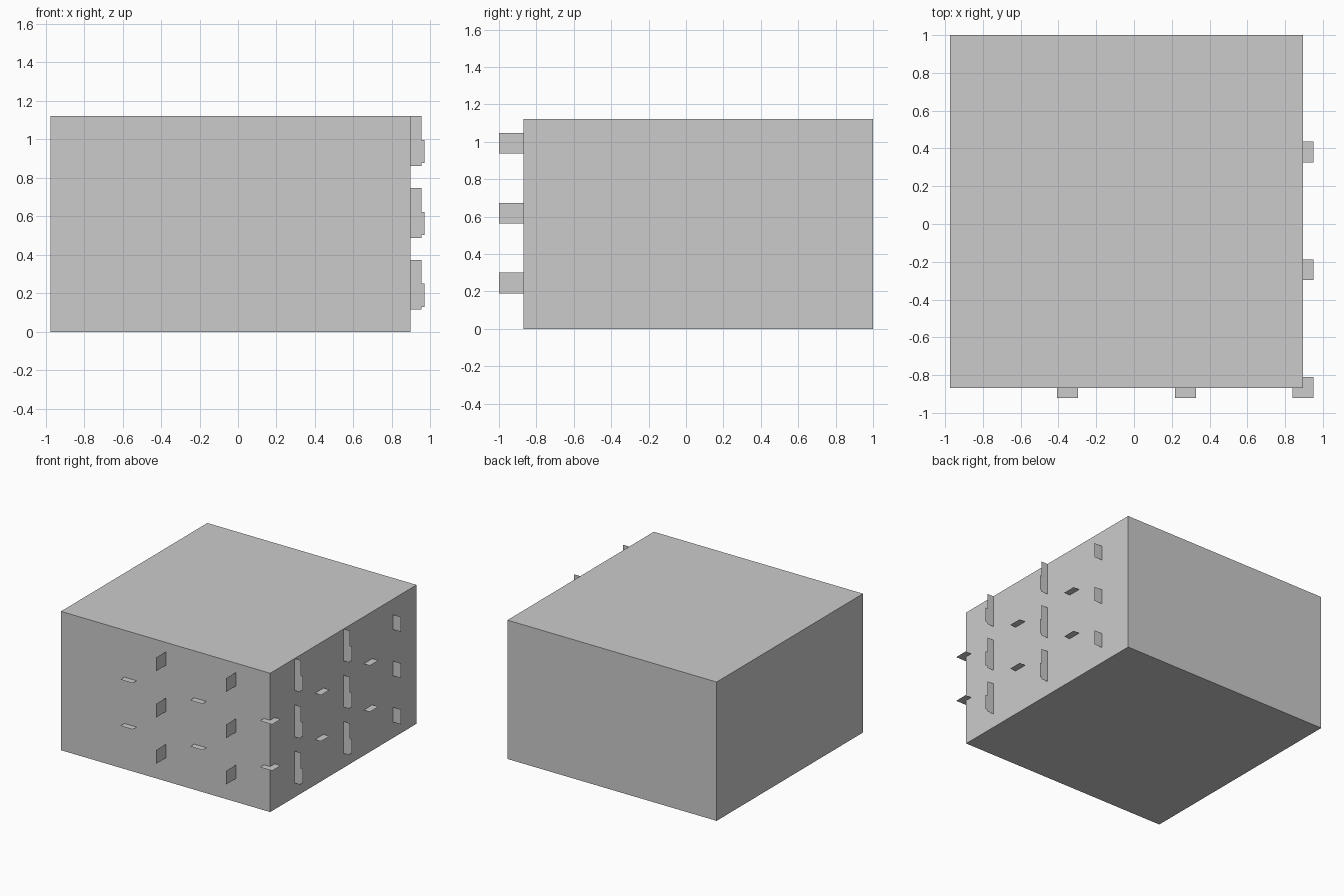
import bpy, bmesh

if "Cube" in bpy.data.objects:
    bpy.data.objects.remove(bpy.data.objects["Cube"])

STEP = 0.374                      # vertical spacing of the tab rows
X0, X1 = -0.974, 0.896            # body limits
Y0, Y1 = -0.869, 1.0
HEIGHT = 3 * STEP


def mesh_object(name, bm):
    mesh = bpy.data.meshes.new(name)
    bm.to_mesh(mesh)
    bm.free()
    obj = bpy.data.objects.new(name, mesh)
    bpy.context.collection.objects.link(obj)
    return obj


def flat(bm, points):
    """Add one thin flat tab."""
    bm.faces.new([bm.verts.new(p) for p in points])


# Solid body
bm = bmesh.new()
bmesh.ops.create_cube(bm, size=1)
bmesh.ops.scale(bm, vec=(X1 - X0, Y1 - Y0, HEIGHT), verts=bm.verts)
bmesh.ops.translate(bm, vec=((X0 + X1) / 2, (Y0 + Y1) / 2, HEIGHT / 2), verts=bm.verts)
mesh_object("body", bm)

# Level square tabs along the front and right sides, sharing one at the corner
S = 0.11
corners = [(-0.407, -0.92), (0.217, -0.92), (0.84, -0.92), (0.84, -0.297), (0.84, 0.326)]
bm = bmesh.new()
for z in (0.368, 0.368 + STEP):
    for x, y in corners:
        flat(bm, [(x, y, z), (x + S, y, z), (x + S, y + S, z), (x, y + S, z)])
mesh_object("level_tabs", bm)

# Upright tabs on the front
bm = bmesh.new()
for row in range(3):
    a, b = 0.19 + row * STEP, 0.30 + row * STEP
    for x in (-0.035, 0.591):
        flat(bm, [(x, Y0, a), (x, -1.0, a), (x, -1.0, b), (x, Y0, b)])
mesh_object("front_upright_tabs", bm)

# Upright tabs on the right: stepped in the first two columns, short in the last
bm = bmesh.new()
for row in range(3):
    z = row * STEP
    a, b, c, d = z + 0.115, z + 0.13, z + 0.25, z + 0.374
    for y in (-0.556, 0.07):
        outline = [(X1, a), (0.953, a), (0.953, b), (0.969, b),
                   (0.969, c), (0.953, c), (0.953, d), (X1, d)]
        flat(bm, [(x, y, h) for x, h in outline])
    flat(bm, [(X1, 0.697, b), (0.969, 0.697, b), (0.969, 0.697, c), (X1, 0.697, c)])
mesh_object("right_upright_tabs", bm)
